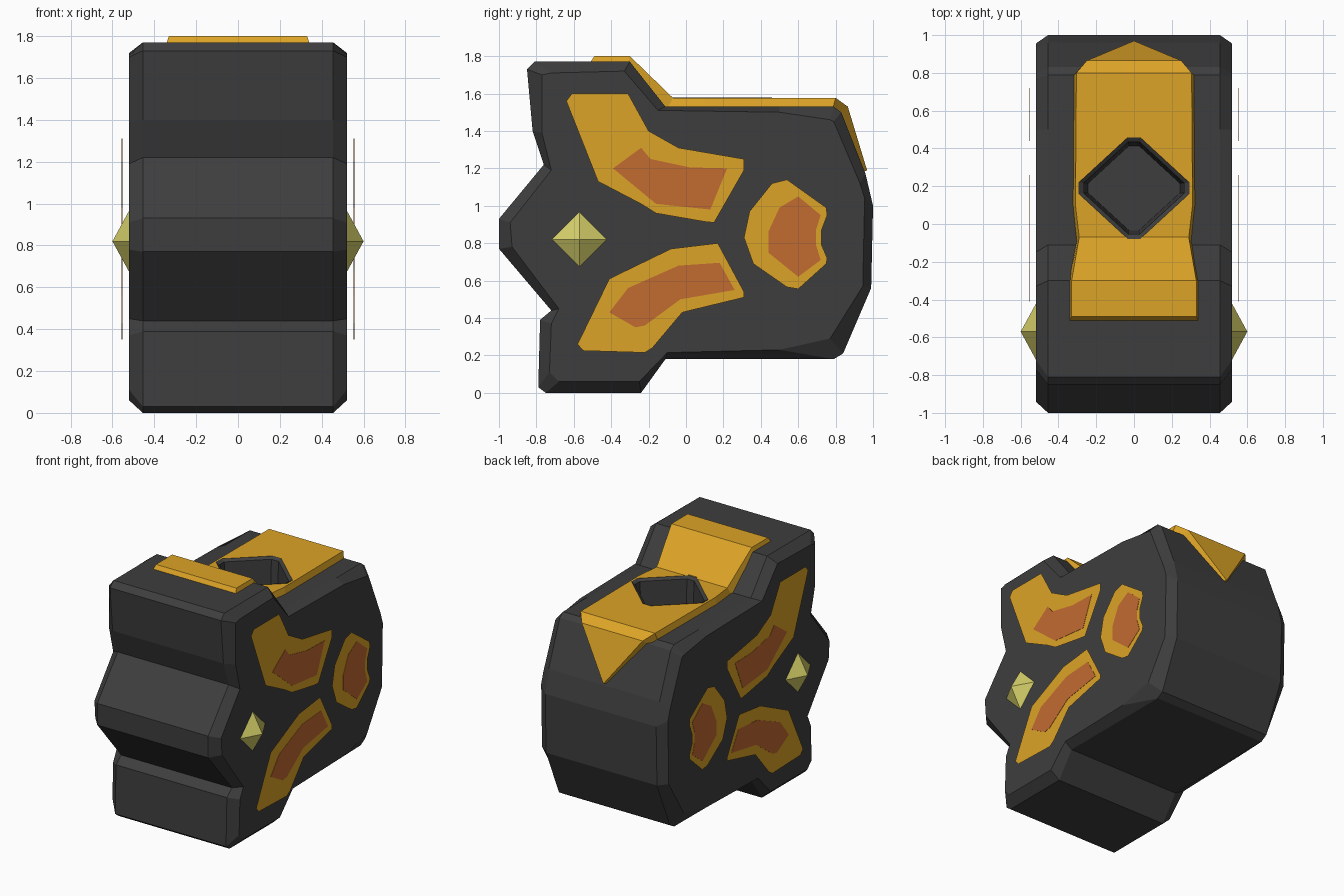
import bpy, bmesh

cube = bpy.data.objects.get("Cube")
if cube:
    bpy.data.objects.remove(cube, do_unlink=True)


def material(name, rgb):
    m = bpy.data.materials.new(name)
    m.use_nodes = True
    m.diffuse_color = (*rgb, 1)
    m.node_tree.nodes["Principled BSDF"].inputs["Base Color"].default_value = (*rgb, 1)
    return m


GREY = material("dark grey", (0.048, 0.048, 0.048))
GOLD = material("gold", (0.72, 0.37, 0.02))
ORANGE = material("burnt orange", (0.54, 0.145, 0.03))
YELLOW = material("pale yellow", (0.66, 0.62, 0.14))


def finish(bm, name, mat, mirror=False):
    bmesh.ops.recalc_face_normals(bm, faces=bm.faces)
    mesh = bpy.data.meshes.new(name)
    bm.to_mesh(mesh)
    bm.free()
    mesh.materials.append(mat)
    obj = bpy.data.objects.new(name, mesh)
    bpy.context.collection.objects.link(obj)
    if mirror:
        mod = obj.modifiers.new("mirror", "MIRROR")
        mod.use_mirror_merge = False
    return obj


def loft(name, rings, mat, cap_start=True, cap_end=True):
    """Skin a series of closed rings that have equal point counts."""
    bm = bmesh.new()
    loops = [[bm.verts.new(p) for p in ring] for ring in rings]
    for a, b in zip(loops, loops[1:]):
        for i in range(len(a)):
            j = (i + 1) % len(a)
            bm.faces.new((a[i], a[j], b[j], b[i]))
    if cap_start:
        bm.faces.new(loops[0])
    if cap_end:
        bm.faces.new(loops[-1])
    return finish(bm, name, mat)


def side_face(bm, points, x):
    face = bm.faces.new([bm.verts.new((x, y, z)) for y, z in points])
    face.normal_update()
    return face


def side_panel(name, points, patch):
    """Raised bevelled plate with a coloured patch, on both sides."""
    bm = bmesh.new()
    face = side_face(bm, points, 0.515)
    bmesh.ops.inset_region(bm, faces=[face], thickness=0.03, depth=0)
    for v in face.verts:
        v.co.x = 0.555
    finish(bm, name, GOLD, mirror=True)

    bm = bmesh.new()
    face = side_face(bm, patch, 0.553)
    bmesh.ops.extrude_face_region(bm, geom=[face])
    for v in face.verts:
        v.co.x = 0.557
    finish(bm, name + "_patch", ORANGE, mirror=True)


# Body: side profile with a chamfered rim on each flank
outline = [(-.85, 1.73), (-.81, 1.77), (-.3, 1.77), (-.11, 1.53), (.5, 1.53),
           (.79, 1.53), (.83, 1.5), (.96, 1.17), (1, 1), (.99, .56),
           (.84, .21), (.79, .18), (-.11, .18), (-.24, 0), (-.75, 0),
           (-.79, .03), (-.78, .39), (-.72, .44), (-1, .77), (-1, .93),
           (-.76, 1.22), (-.82, 1.4)]
flank = [(-.77, 1.7), (-.72, 1.71), (-.33, 1.72), (-.15, 1.51), (.5, 1.5),
         (.77, 1.46), (.79, 1.45), (.93, 1.12), (.955, 1.04), (.945, .57),
         (.77, .29), (.5, .23), (-.1, .215), (-.25, .06), (-.68, .06),
         (-.73, .11), (-.72, .37), (-.68, .45), (-.93, .78), (-.94, .91),
         (-.72, 1.19), (-.77, 1.39)]
body = loft("body", [[(x, y, z) for y, z in loop] for x, loop in
                     ((-.52, flank), (-.455, outline), (.455, outline), (.52, flank))], GREY)

# Top plate: ribbon following the back, ending in a point (y, z, base y, base z, half width)
rows = [(-.49, 1.8, -.53, 1.74, .33), (-.3, 1.8, -.31, 1.74, .33),
        (-.07, 1.577, -.11, 1.5, .29), (.1, 1.577, .1, 1.5, .31),
        (.8, 1.577, .78, 1.5, .305), (.865, 1.53, .8, 1.48, .25),
        (.968, 1.19, .93, 1.17, .004)]
top_plate = loft("top_plate", [[(-w, y, z), (w, y, z), (w + .02, b, c), (-w - .02, b, c)]
                               for y, z, b, c, w in rows], GOLD)


# Diamond socket sunk through the top plate
def diamond(rx, z):
    ry, k = rx * 0.92, 0.1
    pts = []
    for sx, sy in ((1, 0), (0, 1), (-1, 0), (0, -1)):
        for t in (-k, k):
            px = sx * (1 - k) - sy * t
            py = sy * (1 - k) + sx * t
            pts.append((px * rx, .19 + py * ry, z))
    return pts


cutter = loft("socket_cutter", [diamond(.325, 1.1), diamond(.325, 2)], GREY)
cutter.hide_render = True
cutter.hide_viewport = True
for target in (body, top_plate):
    mod = target.modifiers.new("socket", "BOOLEAN")
    mod.operation = "DIFFERENCE"
    mod.solver = "EXACT"
    mod.object = cutter
loft("socket", [diamond(.325, 1.4), diamond(.325, 1.58), diamond(.295, 1.565),
                diamond(.27, 1.2)], GREY, cap_start=False)

# Side panels
side_panel("upper_panel",
           [(-.64, 1.56), (-.61, 1.6), (-.31, 1.6), (-.2, 1.4), (-.04, 1.31),
            (.31, 1.25), (.31, 1.19), (.15, .91), (.1, .915), (-.16, .96),
            (-.24, 1.01), (-.47, 1.13)],
           [(-.39, 1.2), (-.24, 1.31), (-.19, 1.25), (.02, 1.205), (.22, 1.2),
            (.13, .98), (-.16, 1.01)])
side_panel("lower_panel",
           [(-.58, .26), (-.55, .225), (-.22, .215), (-.18, .24), (-.02, .43),
            (.31, .51), (.31, .54), (.17, .8), (-.08, .77), (-.41, .61)],
           [(-.41, .43), (-.31, .56), (-.04, .68), (.18, .695), (.26, .55),
            (-.03, .5), (-.22, .36), (-.27, .35)])
side_panel("rear_panel",
           [(.31, .83), (.34, .97), (.46, 1.12), (.54, 1.14), (.75, .99),
            (.755, .95), (.725, .87), (.725, .79), (.755, .72), (.75, .69),
            (.6, .555), (.54, .565), (.36, .69)],
           [(.44, .86), (.5, .99), (.6, 1.05), (.72, .95), (.695, .87),
            (.695, .79), (.72, .71), (.6, .62), (.44, .75)])

# Faceted gem on each side
bm = bmesh.new()
r = .165
base = [bm.verts.new((.51, -.57 + a * r, .82 + b * r))
        for a, b in ((1, 0), (0, 1), (-1, 0), (0, -1))]
tip = bm.verts.new((.6, -.57, .82))
for i in range(4):
    bm.faces.new((base[i], base[(i + 1) % 4], tip))
bm.faces.new(base)
finish(bm, "side_gem", YELLOW, mirror=True)
